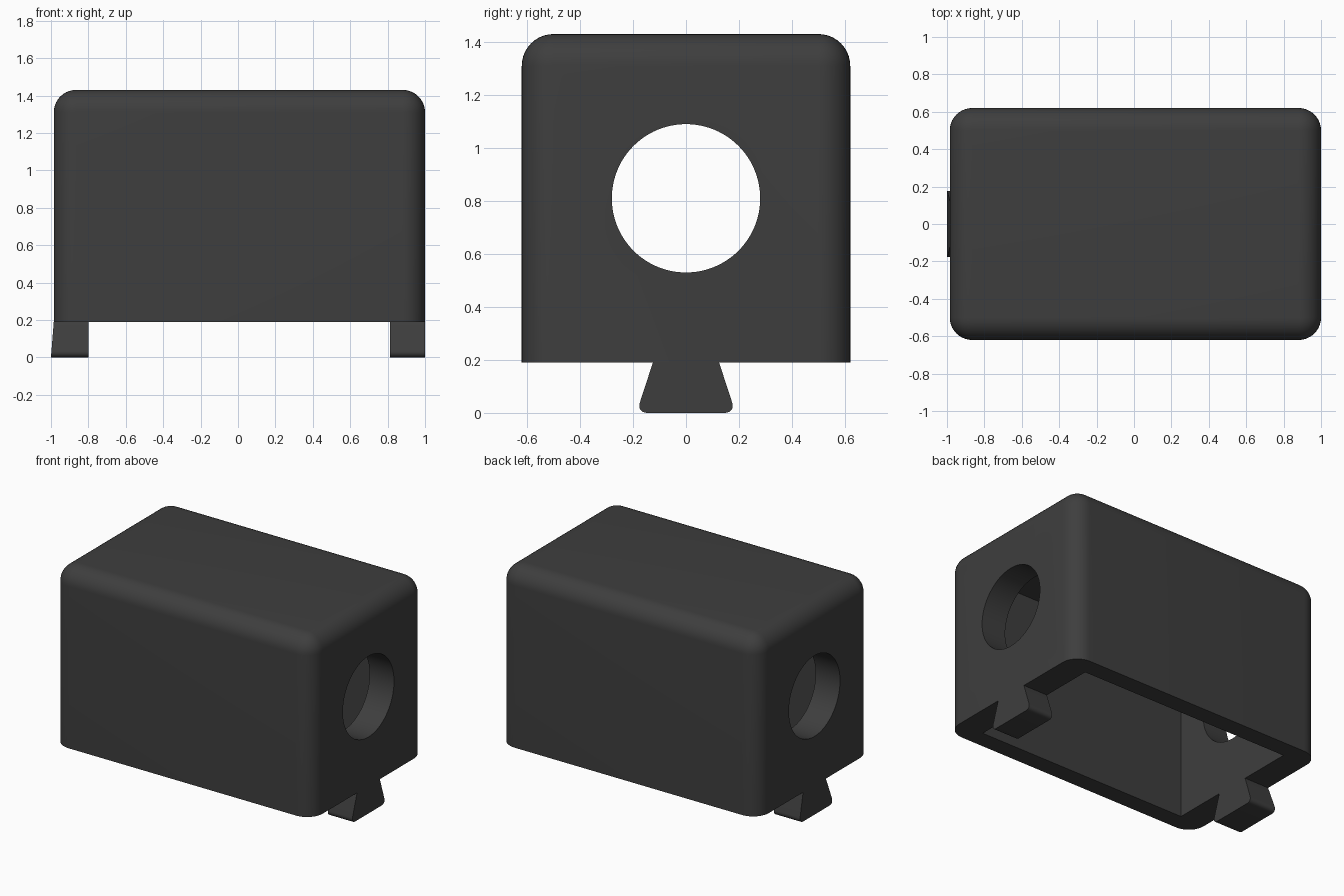
import bpy, bmesh, math
from mathutils import Matrix, Vector

if "Cube" in bpy.data.objects:
    bpy.data.objects.remove(bpy.data.objects["Cube"])

charcoal = bpy.data.materials.new("charcoal plastic")
charcoal.diffuse_color = (0.048, 0.048, 0.048, 1)
charcoal.use_nodes = True
charcoal.node_tree.nodes["Principled BSDF"].inputs["Base Color"].default_value = charcoal.diffuse_color

X0, X1 = -0.985, 1.0         # outer ends of the housing
HALF_W, Z0, Z1 = 0.62, 0.19, 1.43
END_WALL, SIDE_WALL = 0.187, 0.124
HOLE_R, HOLE_Z = 0.28, 0.81


def make_object(name, bm):
    bmesh.ops.recalc_face_normals(bm, faces=bm.faces)
    mesh = bpy.data.meshes.new(name)
    bm.to_mesh(mesh)
    bm.free()
    obj = bpy.data.objects.new(name, mesh)
    bpy.context.collection.objects.link(obj)
    mesh.materials.append(charcoal)
    return obj


def box_mesh(lo, hi):
    lo, hi = Vector(lo), Vector(hi)
    bm = bmesh.new()
    bmesh.ops.create_cube(bm, size=1)
    bmesh.ops.scale(bm, vec=hi - lo, verts=bm.verts)
    bmesh.ops.translate(bm, vec=(lo + hi) / 2, verts=bm.verts)
    return bm


def select_only(obj):
    bpy.ops.object.select_all(action='DESELECT')
    obj.select_set(True)
    bpy.context.view_layer.objects.active = obj


def cut(obj, cutter):
    mod = obj.modifiers.new("cut", 'BOOLEAN')
    mod.operation, mod.solver, mod.object = 'DIFFERENCE', 'EXACT', cutter
    select_only(obj)
    bpy.ops.object.modifier_apply(modifier=mod.name)
    bpy.data.objects.remove(cutter)


# Housing: every edge rounded except the bottom rim
bm = box_mesh((X0, -HALF_W, Z0), (X1, HALF_W, Z1))
rounded = [e for e in bm.edges if max(v.co.z for v in e.verts) > Z0 + 0.1]
bmesh.ops.bevel(bm, geom=rounded, offset=0.12, segments=10, profile=0.5,
                affect='EDGES', clamp_overlap=True)
housing = make_object("housing", bm)

# Open-bottomed cavity
cut(housing, make_object("cavity_cutter", box_mesh(
    (X0 + END_WALL, -HALF_W + SIDE_WALL, Z0 - 0.2),
    (X1 - END_WALL, HALF_W - SIDE_WALL, Z1 - SIDE_WALL))))

# Round opening through both end walls
bm = bmesh.new()
bmesh.ops.create_cone(bm, cap_ends=True, segments=96, radius1=HOLE_R,
                      radius2=HOLE_R, depth=3,
                      matrix=Matrix.Translation((0, 0, HOLE_Z))
                      @ Matrix.Rotation(math.pi / 2, 4, 'Y'))
cut(housing, make_object("hole_cutter", bm))


# Dovetail feet: splayed profile with rounded bottom corners
def dovetail(name, x_in, x_top, x_bottom):
    bm = bmesh.new()
    profile = [(-0.125, Z0), (-0.187, 0), (0.187, 0), (0.125, Z0)]
    inner = [bm.verts.new((x_in, y, z)) for y, z in profile]
    outer = [bm.verts.new((x_top if z else x_bottom, y, z)) for y, z in profile]
    bm.faces.new(inner)
    bm.faces.new(outer[::-1])
    for i in range(4):
        j = (i + 1) % 4
        bm.faces.new((inner[i], outer[i], outer[j], inner[j]))
    corners = [e for e in bm.edges
               if all(v.co.z < 0.01 for v in e.verts)
               and abs(e.verts[0].co.y - e.verts[1].co.y) < 0.01]
    bmesh.ops.bevel(bm, geom=corners, offset=0.04, segments=6, profile=0.5,
                    affect='EDGES')
    return make_object(name, bm)


foot_right = dovetail("right_dovetail_foot", X1 - END_WALL, X1, X1)
foot_left = dovetail("left_dovetail_foot", X0 + END_WALL, X0, -1.0)

for part in (housing, foot_right, foot_left):
    select_only(part)
    bpy.ops.object.shade_smooth_by_angle(angle=math.radians(30))
